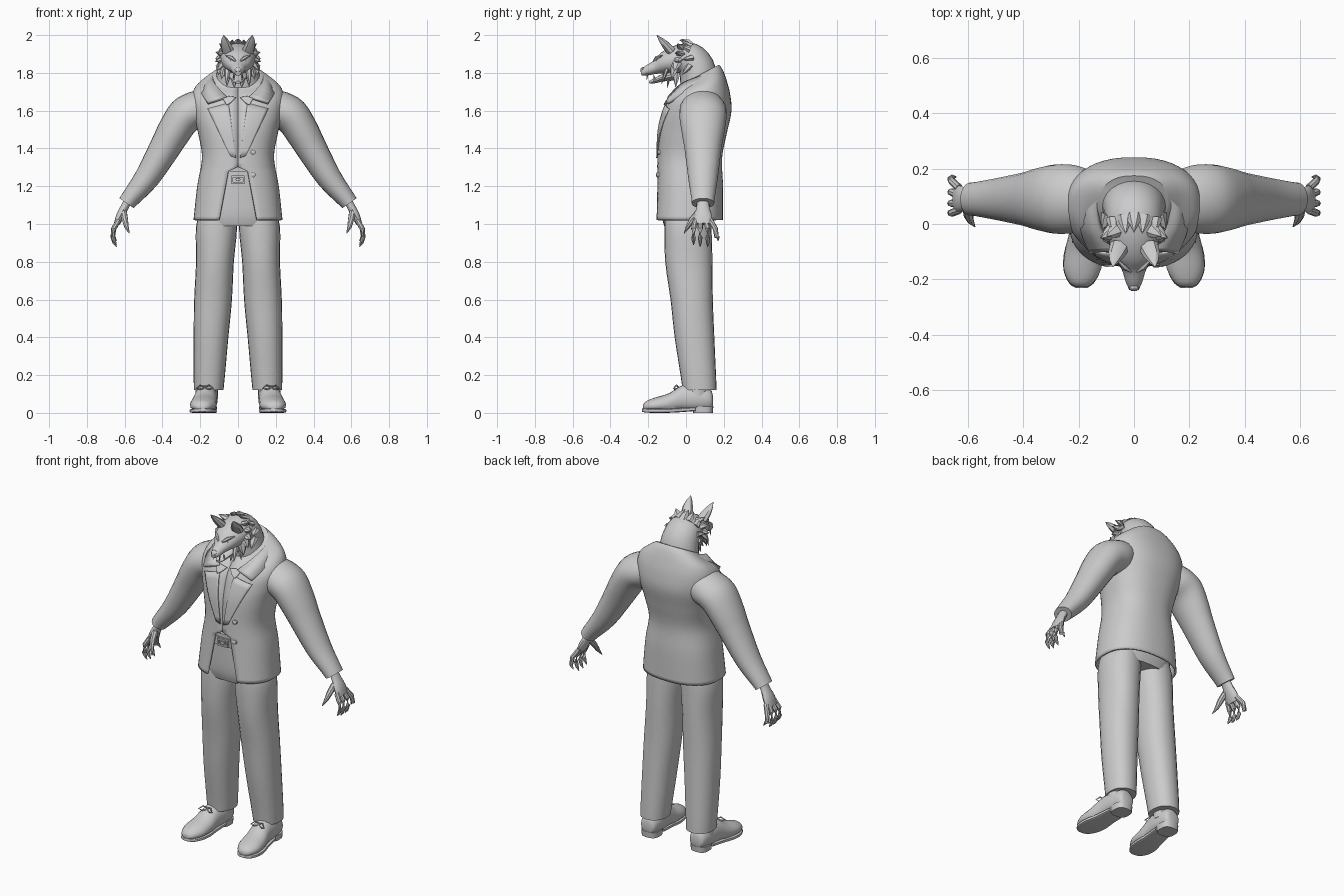
import bpy, bmesh, math
from mathutils import Vector, Euler
from mathutils.bvhtree import BVHTree

cube = bpy.data.objects.get("Cube")
if cube:
    bpy.data.objects.remove(cube, do_unlink=True)

GREY = (0.6, 0.6, 0.6, 1)
mat = bpy.data.materials.new("plain grey")
mat.use_nodes = True
mat.diffuse_color = GREY
bsdf = next(n for n in mat.node_tree.nodes if n.type == 'BSDF_PRINCIPLED')
bsdf.inputs["Base Color"].default_value = GREY


def skin(name, rows, closed=True, caps=True, mirror=False, thick=0, angle=40):
    """Skin a mesh over rows of points."""
    n = len(rows[0])
    bm = bmesh.new()
    vs = [[bm.verts.new(p) for p in r] for r in rows]
    for a, b in zip(vs, vs[1:]):
        for i in range(n if closed else n - 1):
            j = (i + 1) % n
            bm.faces.new((a[i], a[j], b[j], b[i]))
    if caps and closed:
        bm.faces.new(vs[0])
        bm.faces.new(vs[-1])
    elif caps:
        bm.faces.new(vs[-1])
    bmesh.ops.recalc_face_normals(bm, faces=bm.faces[:])
    me = bpy.data.meshes.new(name)
    bm.to_mesh(me)
    bm.free()
    me.shade_smooth()
    me.set_sharp_from_angle(angle=math.radians(angle))
    me.materials.append(mat)
    ob = bpy.data.objects.new(name, me)
    bpy.context.scene.collection.objects.link(ob)
    if thick:
        m = ob.modifiers.new("thickness", 'SOLIDIFY')
        m.thickness, m.offset = thick, 0
    if mirror:
        ob.modifiers.new("mirror", 'MIRROR')
    return ob


def spline(keys, steps):
    """Smooth interpolation of equal-length tuples."""
    k = [tuple(a) + (0,) * (7 - len(a)) for a in keys]
    out = []
    for i in range(len(k) - 1):
        p0, p1, p2, p3 = k[max(i - 1, 0)], k[i], k[i + 1], k[min(i + 2, len(k) - 1)]
        for s in range(steps):
            t = s / steps
            out.append([0.5 * (2 * b + (c - a) * t + (2 * a - 5 * b + 4 * c - d) * t * t
                               + (3 * b - a - 3 * c + d) * t ** 3)
                        for a, b, c, d in zip(p0, p1, p2, p3)])
    return out + [list(k[-1])]


def spow(v, p):
    return math.copysign(abs(v) ** (2 / p), v)


def loft(name, keys, n=20, steps=3, power=2, gap=None, floor=None, **kw):
    """Rings are (x, y, z, radius x, radius y, tilt x, tilt y)."""
    rows = []
    for x, y, z, rx, ry, ax, ay in spline(keys, steps):
        rot = Euler((math.radians(ax), math.radians(ay), 0)).to_matrix()
        t0 = math.asin((gap(z) / rx) ** (power / 2)) if gap else 0
        row = []
        for i in range(n):
            f = i / (n - 1) if gap else i / n
            t = t0 + f * (2 * math.pi - 2 * t0)
            p = Vector((x, y, z)) + rot @ Vector(
                (rx * spow(math.sin(t), power), -ry * spow(math.cos(t), power), 0))
            if floor is not None:
                p.z = max(p.z, floor)
            row.append(p)
        rows.append(row)
    return skin(name, rows, closed=not gap, **kw)


def tube(name, pts, radii, n=8, flat=1, **kw):
    """Tapered round part along a path."""
    pts = [Vector(p) for p in pts]
    rows = []
    for i, p in enumerate(pts):
        d = pts[min(i + 1, len(pts) - 1)] - pts[max(i - 1, 0)]
        q = d.to_track_quat('Z', 'Y')
        rows.append([p + q @ Vector((radii[i] * math.cos(a), flat * radii[i] * math.sin(a), 0))
                     for a in (2 * math.pi * k / n for k in range(n))])
    return skin(name, rows, **kw)


# Jacket body, open at the front below the waist
jacket = loft("jacket", [
    (0, .015, 1.02, .23, .175), (0, .02, 1.2, .21, .17), (0, .02, 1.35, .185, .165),
    (0, .035, 1.48, .205, .175), (0, .055, 1.58, .23, .18, 5), (0, .065, 1.66, .24, .165, 8),
    (0, .075, 1.72, .22, .14, 15), (0, .085, 1.765, .16, .115, 25), (0, .085, 1.79, .12, .1, 28)],
    n=49, steps=6, power=2.4, thick=.012,
    gap=lambda z: 0 if z > 1.28 else .05 + (1.28 - z) * .19)
tree = BVHTree.FromPolygons([v.co for v in jacket.data.vertices],
                            [list(p.vertices) for p in jacket.data.polygons])


def front_y(x, z):
    hit = tree.ray_cast(Vector((x, -1, z)), Vector((0, 1, 0)))[0]
    return hit.y if hit else 0


def plate(name, a, b, c, d, out=.01, n=8):
    """Thin cloth panel laid on the jacket front; corners are (x, z)."""
    rows = []
    for i in range(n + 1):
        u, row = i / n, []
        for j in range(n + 1):
            v = j / n
            x, z = [(1 - u) * ((1 - v) * a[k] + v * b[k]) + u * ((1 - v) * d[k] + v * c[k])
                    for k in (0, 1)]
            row.append((x, front_y(x, z) - out, z))
        rows.append(row)
    skin(name, rows, closed=False, caps=False, mirror=True, thick=.006)


plate("lapel", (.05, 1.64), (.16, 1.61), (.04, 1.36), (.01, 1.35))
plate("shirt_collar", (.01, 1.67), (.09, 1.68), (.06, 1.63), (.04, 1.64), out=.016)
for z in (1.38, 1.26):
    y = front_y(.08, z)
    tube("jacket_button", [(.08, y, z), (.08, y - .014, z), (.08, y - .018, z)],
         (.013, .013, .008), n=12)

# Folded jacket collar, rising behind the neck
inner = [(.06, -.09, 1.67), (.12, -.02, 1.74), (.13, .08, 1.78), (.09, .15, 1.81), (0, .165, 1.82)]
outer = [(.16, -.1, 1.64), (.19, -.01, 1.69), (.18, .1, 1.74), (.12, .18, 1.76), (0, .2, 1.77)]
skin("jacket_collar", [[Vector(p[:3]) for p in spline(e, 4)] for e in (inner, outer)],
     closed=False, caps=False, mirror=True, thick=.018)

# Sleeves
loft("sleeve", [
    (.14, .085, 1.64, .08, .1, 0, -70), (.21, .09, 1.61, .1, .122, 0, -60),
    (.285, .09, 1.57, .098, .125, 0, -50), (.345, .09, 1.48, .09, .112, 0, -38),
    (.39, .09, 1.4, .082, .098, 0, -35), (.485, .09, 1.24, .066, .078, 0, -33),
    (.57, .09, 1.135, .05, .062, 0, -35), (.59, .09, 1.11, .046, .06, 0, -35)],
    n=24, mirror=True)

# Hands with spread, clawed fingers
loft("palm", [(.575, .09, 1.14, .022, .032, 0, -35), (.6, .09, 1.09, .022, .034, 0, -32),
              (.625, .09, 1.04, .022, .048, 0, -25), (.642, .09, 1.0, .016, .046, 0, -20)],
     n=14, mirror=True)
for y0, y1, y2, drop in ((.05, .04, .04, .89), (.075, .075, .075, .88),
                         (.105, .115, .115, .88), (.13, .155, .17, .91)):
    tube("finger", [(.632, y0, 1.02), (.658, y1, .975), (.663, (y1 + y2) / 2, .93),
                    (.655, y2, drop + .02), (.643, y2, drop)],
         (.014, .014, .012, .009, .002), mirror=True)
tube("thumb", [(.605, .065, 1.06), (.598, .03, 1.02), (.59, .01, .985), (.575, -.01, .95)],
     (.018, .017, .012, .002), mirror=True)

# Trousers, belt and buckle
loft("trouser_hips", [(0, .01, .99, .2, .125), (0, .01, 1.05, .21, .14),
                      (0, .01, 1.18, .195, .143), (0, .01, 1.28, .17, .143)],
     n=32, power=2.4)
loft("trouser_leg", [
    (.11, .01, 1.06, .09, .12), (.114, .01, .98, .109, .125), (.122, .015, .8, .1, .125),
    (.132, .03, .6, .1, .112), (.143, .045, .4, .092, .105), (.152, .065, .2, .083, .094),
    (.155, .072, .12, .078, .09)], n=24, power=2.2, mirror=True)
loft("belt", [(0, .01, 1.21, .193, .15), (0, .01, 1.26, .18, .15)], n=32, steps=1, power=2.4)
for x, z, w, h in ((0, 1.252, .035, .005), (0, 1.218, .035, .005),
                   (.032, 1.235, .005, .02), (-.032, 1.235, .005, .02), (0, 1.235, .012, .008)):
    loft("belt_buckle", [(x, -.13, z, w, h, 90), (x, -.152, z, w, h, 90)],
         n=16, steps=1, power=8)

# Shoes with sole, heel and laces
loft("shoe", [
    (.165, .143, .06, .03, .03, 90), (.165, .125, .07, .05, .06, 90),
    (.167, .05, .075, .06, .075, 90), (.172, -.02, .072, .06, .074, 90),
    (.18, -.09, .05, .068, .054, 90), (.186, -.16, .04, .068, .042, 90),
    (.19, -.21, .035, .045, .028, 90), (.19, -.228, .03, .02, .012, 90)],
    n=20, floor=.02, mirror=True)
loft("shoe_sole", [
    (.167, .05, .02, .055, .01, 90), (.176, -.04, .014, .06, .011, 90),
    (.183, -.11, .011, .071, .011, 90), (.188, -.17, .011, .066, .011, 90),
    (.19, -.215, .012, .044, .01, 90), (.19, -.232, .014, .018, .008, 90)],
    n=20, power=5, mirror=True)
loft("shoe_heel", [(.166, .09, 0, .052, .052), (.166, .09, .035, .055, .055)],
     n=20, steps=1, power=2.8, mirror=True)
for s in (-1, 1):
    tube("shoe_lace", [(.176, -.04, .135), (.176 + s * .025, -.05, .148),
                       (.176 + s * .045, -.065, .13), (.176 + s * .025, -.06, .125),
                       (.176, -.045, .13)], (.004,) * 5, n=6, mirror=True)
tube("ankle", [(.165, .06, .08), (.165, .06, .2)], (.06, .06), n=16, mirror=True)

# Neck, skull and upper muzzle in one bent form
loft("head", [
    (0, .07, 1.74, .12, .1, 10), (0, .055, 1.82, .11, .1, 30), (0, .01, 1.875, .1, .09, 60),
    (0, -.06, 1.87, .09, .077, 85), (0, -.125, 1.853, .07, .056, 95),
    (0, -.165, 1.83, .044, .036, 100), (0, -.21, 1.812, .03, .026, 100),
    (0, -.238, 1.8, .017, .014, 100)], n=24)
loft("lower_jaw", [(0, -.05, 1.79, .06, .03, 80), (0, -.12, 1.775, .045, .02, 100),
                   (0, -.17, 1.757, .028, .013, 100), (0, -.195, 1.75, .013, .007, 100)], n=14)
loft("nose", [(0, -.222, 1.825, .008, .005, 90), (0, -.232, 1.818, .018, .012, 90),
              (0, -.242, 1.812, .01, .007, 90)], n=12)

# Ears, brows, eyes and fangs
tube("ear", [(.052, -.08, 1.915), (.064, -.11, 1.95), (.072, -.137, 1.98), (.076, -.155, 2)],
     (.036, .03, .016, .001), n=8, flat=.7, mirror=True)
tube("brow", [(.012, -.172, 1.862), (.035, -.155, 1.88), (.065, -.125, 1.893)],
     (.005, .011, .003), n=6, mirror=True)
tube("eye", [(.02, -.165, 1.858), (.035, -.152, 1.864), (.05, -.14, 1.87)],
     (.002, .008, .002), n=6, mirror=True)
tube("upper_fang", [(.02, -.205, 1.797), (.02, -.207, 1.762)], (.007, .001), n=6, mirror=True)
tube("lower_fang", [(.022, -.165, 1.76), (.024, -.17, 1.79)], (.006, .001), n=6, mirror=True)

# Fur tufts: base, tip, width
for base, tip, w in (
        ((.06, -.02, 1.93), (.1, -.045, 1.955), .03), ((.08, -.03, 1.9), (.118, -.05, 1.91), .03),
        ((.082, -.04, 1.87), (.122, -.05, 1.86), .03), ((.08, -.05, 1.85), (.112, -.06, 1.81), .03),
        ((.07, -.06, 1.83), (.09, -.075, 1.765), .028), ((.055, -.1, 1.82), (.063, -.13, 1.74), .018),
        ((.05, -.05, 1.8), (.06, -.055, 1.725), .022), ((.02, -.09, 1.78), (.02, -.1, 1.72), .02),
        ((.035, .03, 1.94), (.03, -.035, 1.975), .028), ((.075, .02, 1.92), (.075, -.03, 1.945), .028),
        ((.09, .03, 1.88), (.115, -.02, 1.87), .03), ((.09, .02, 1.84), (.105, -.02, 1.79), .03)):
    mid = Vector(base).lerp(Vector(tip), .5)
    tube("fur_tuft", [base, mid, tip], (w, w * .65, .001), n=6, flat=.6, mirror=True)
tube("crown_tuft", [(0, .04, 1.93), (0, .01, 1.965), (0, -.03, 1.98)],
     (.035, .022, .001), n=6, flat=.7)
